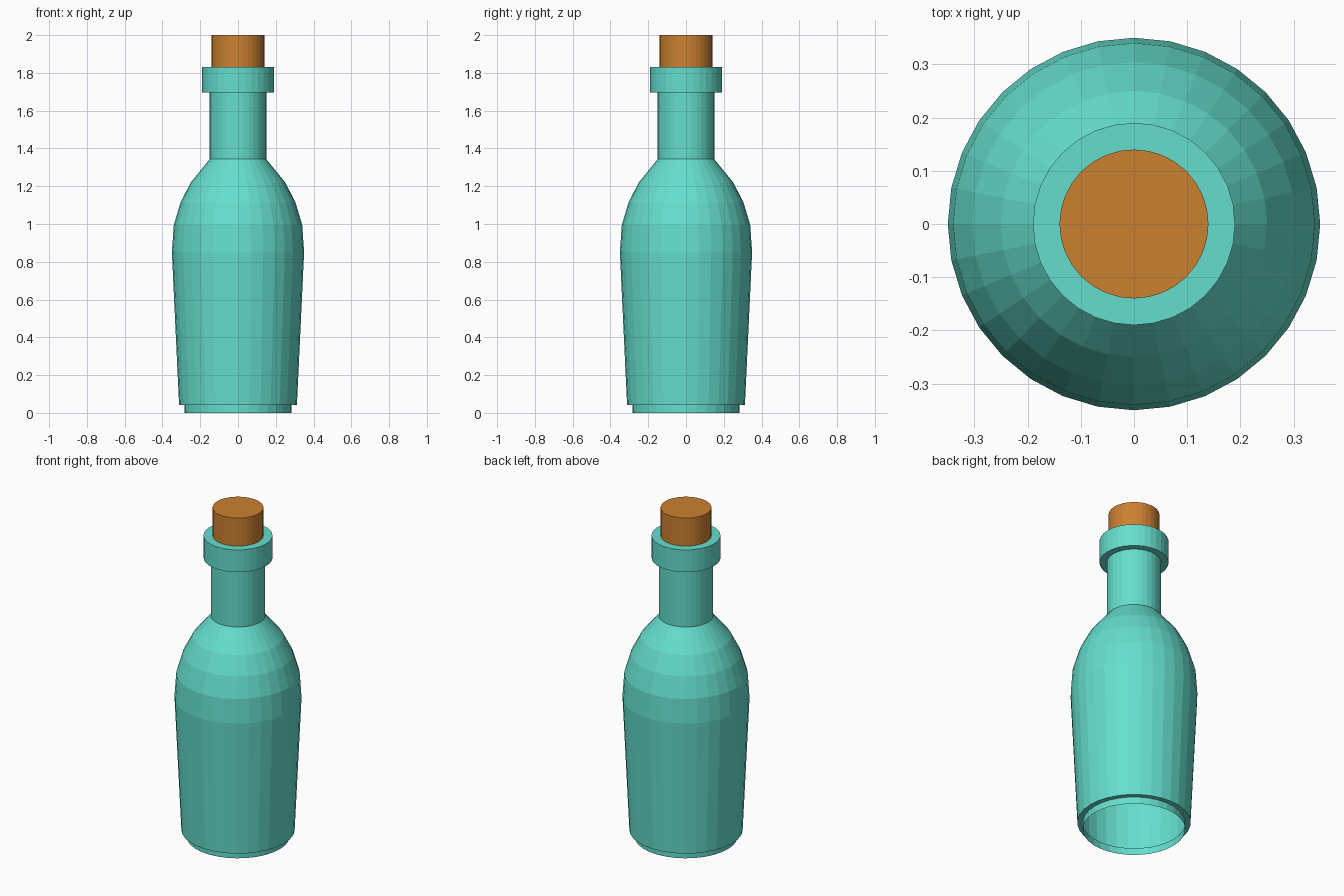
import bpy, bmesh, math

if "Cube" in bpy.data.objects:
    bpy.data.objects.remove(bpy.data.objects["Cube"])

SIDES = 32


def material(name, rgb):
    m = bpy.data.materials.new(name)
    m.diffuse_color = (*rgb, 1)
    m.use_nodes = True
    m.node_tree.nodes["Principled BSDF"].inputs["Base Color"].default_value = m.diffuse_color
    return m


def lathe(name, profile, mat):
    """Revolve (radius, z) points, listed bottom to top, around the z axis."""
    bm = bmesh.new()
    rings = []
    for r, z in profile:
        if r == 0:
            rings.append([bm.verts.new((0, 0, z))] * SIDES)
        else:
            rings.append([bm.verts.new((r * math.cos(2 * math.pi * i / SIDES),
                                        r * math.sin(2 * math.pi * i / SIDES), z))
                          for i in range(SIDES)])
    for low, high in zip(rings, rings[1:]):
        for i in range(SIDES):
            j = (i + 1) % SIDES
            corners = list(dict.fromkeys((low[i], low[j], high[j], high[i])))
            bm.faces.new(corners)
    mesh = bpy.data.meshes.new(name)
    bm.to_mesh(mesh)
    bm.free()
    mesh.materials.append(mat)
    ob = bpy.data.objects.new(name, mesh)
    bpy.context.collection.objects.link(ob)
    return ob


glass = material("teal_glass", (0.13, 0.73, 0.61))
cork = material("cork", (0.60, 0.22, 0.03))

# Open foot, tapered body, rounded shoulder, neck and collar in one shell
lathe("bottle", [(0.283, 0), (0.283, 0.042), (0.312, 0.042), (0.35, 0.85),
                 (0.34, 0.995), (0.304, 1.115), (0.25, 1.22), (0.15, 1.343),
                 (0.15, 1.695), (0.19, 1.695), (0.19, 1.83), (0.14, 1.83)], glass)

# Stopper, seated inside the collar
lathe("cork_stopper", [(0, 1.70), (0.14, 1.70), (0.14, 2.0), (0, 2.0)], cork)
